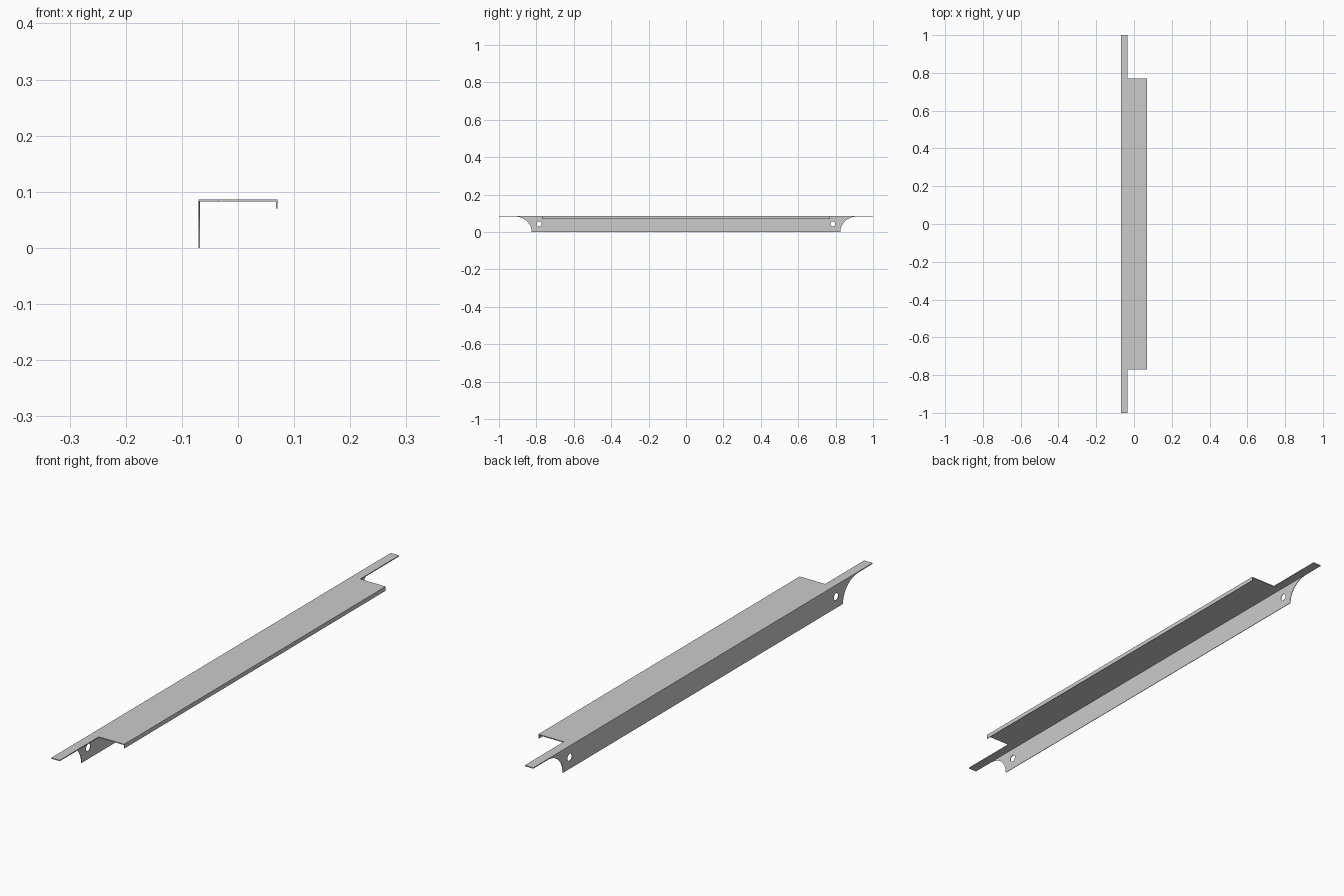
import bpy, bmesh
from math import sin, cos, pi
from mathutils import Matrix

if "Cube" in bpy.data.objects:
    bpy.data.objects.remove(bpy.data.objects["Cube"])

TOP, SHEET, WALL = 0.086, 0.0035, 0.002
UNDER = TOP - SHEET
# local (x, y, z) -> world (y, z, x), for parts drawn in the side view
SIDE = Matrix(((0, 0, 1, 0), (1, 0, 0, 0), (0, 1, 0, 0), (0, 0, 0, 1)))


def sheet_part(name, loops, thickness, matrix):
    """Filled outline (first loop) with holes (other loops), given a thickness."""
    curve = bpy.data.curves.new(name + "_outline", 'CURVE')
    curve.dimensions = '2D'
    curve.fill_mode = 'BOTH'
    curve.extrude = thickness / 2
    for loop in loops:
        spline = curve.splines.new('POLY')
        spline.points.add(len(loop) - 1)
        for point, (u, v) in zip(spline.points, loop):
            point.co = (u, v, 0, 1)
        spline.use_cyclic_u = True
    temp = bpy.data.objects.new(name + "_outline", curve)
    bpy.context.collection.objects.link(temp)
    mesh = bpy.data.meshes.new_from_object(temp.evaluated_get(bpy.context.evaluated_depsgraph_get()))
    bpy.data.objects.remove(temp)
    mesh.name = name
    mesh.transform(matrix)
    bm = bmesh.new()
    bm.from_mesh(mesh)
    bmesh.ops.remove_doubles(bm, verts=bm.verts, dist=1e-5)
    bmesh.ops.recalc_face_normals(bm, faces=bm.faces)
    bm.to_mesh(mesh)
    bm.free()
    obj = bpy.data.objects.new(name, mesh)
    bpy.context.collection.objects.link(obj)
    bpy.ops.object.select_all(action='DESELECT')
    obj.select_set(True)
    bpy.context.view_layer.objects.active = obj
    bpy.ops.object.shade_smooth_by_angle()
    return obj


def circle(cu, cv, r, n=24):
    return [(cu + r * cos(2 * pi * i / n), cv + r * sin(2 * pi * i / n)) for i in range(n)]


# top plate: narrow full-length strip with a wider middle section
top_outline = [(-0.07, -1), (-0.035, -1), (-0.035, -0.77), (0.07, -0.77),
               (0.07, 0.77), (-0.035, 0.77), (-0.035, 1), (-0.07, 1)]
sheet_part("top_plate", [top_outline], SHEET, Matrix.Translation((0, 0, TOP - SHEET / 2)))

# back wall: concave flared ends and a round hole near each end
flare_y, flare_z = 0.09, UNDER
right = [(0.825 + flare_y * (1 - cos(pi / 2 * i / 14)), flare_z * sin(pi / 2 * i / 14))
         for i in range(15)]
left = [(-y, z) for y, z in reversed(right)]
holes = [circle(s * 0.785, 0.043, 0.013) for s in (-1, 1)]
sheet_part("back_wall", [right + left] + holes, WALL,
           Matrix.Translation((-0.07 + WALL / 2, 0, 0)) @ SIDE)

# front lip: short downturned edge along the wide section
lip_outline = [(-0.77, 0.07), (0.77, 0.07), (0.77, UNDER), (-0.77, UNDER)]
sheet_part("front_lip", [lip_outline], WALL,
           Matrix.Translation((0.07 - WALL / 2, 0, 0)) @ SIDE)
